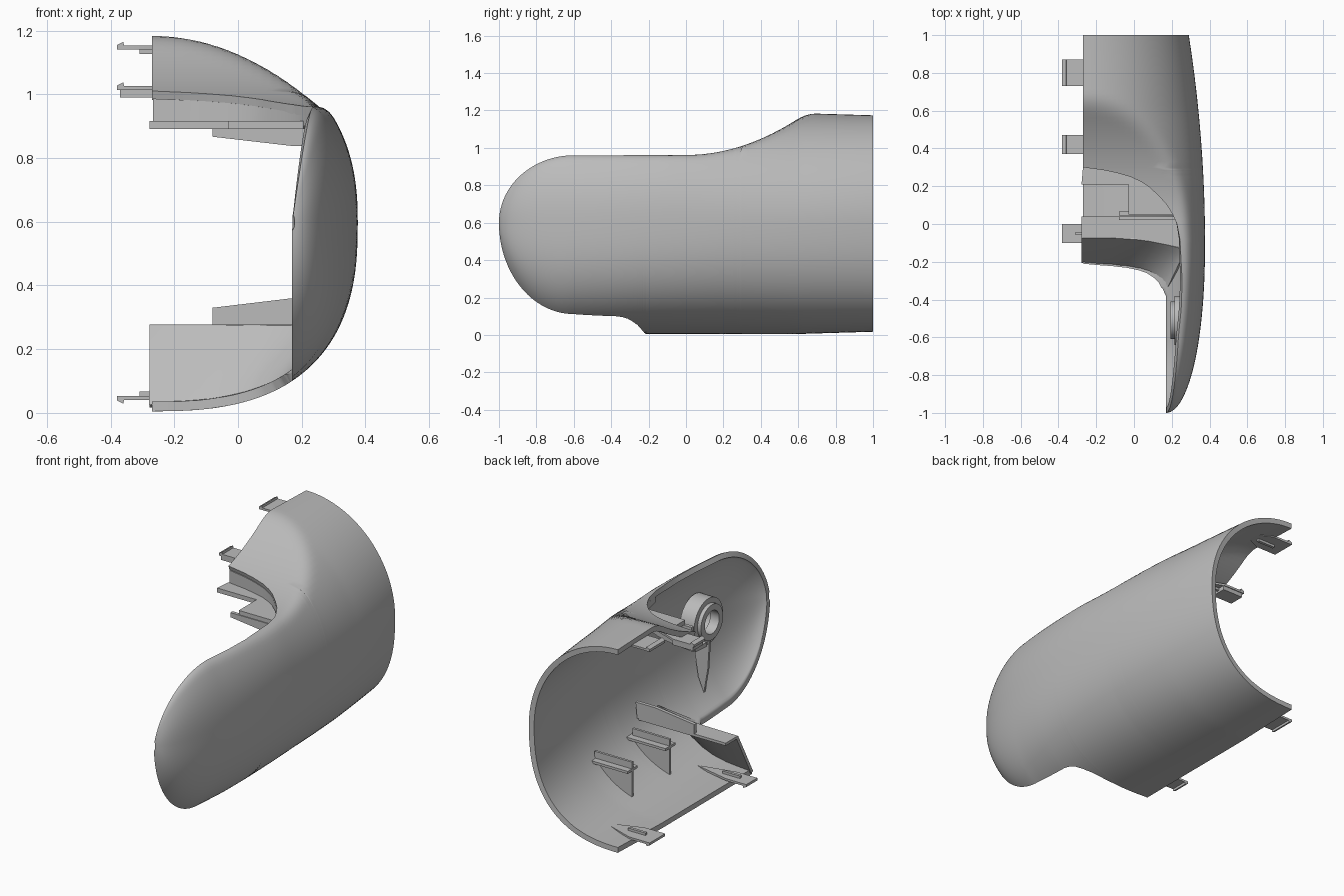
import bpy, bmesh, math

if "Cube" in bpy.data.objects:
    bpy.data.objects.remove(bpy.data.objects["Cube"])

grey = bpy.data.materials.new("plain grey")
grey.diffuse_color = (0.5, 0.5, 0.5, 1)
grey.use_nodes = True
grey.node_tree.nodes["Principled BSDF"].inputs["Base Color"].default_value = grey.diffuse_color


def finish(name, verts, faces, thick=0, offset=-1):
    me = bpy.data.meshes.new(name)
    me.from_pydata(verts, [], faces)
    me.materials.append(grey)
    ob = bpy.data.objects.new(name, me)
    bpy.context.collection.objects.link(ob)
    bpy.ops.object.select_all(action='DESELECT')
    bpy.context.view_layer.objects.active = ob
    ob.select_set(True)
    if thick:
        m = ob.modifiers.new("thickness", 'SOLIDIFY')
        m.thickness, m.offset = thick, offset
        bpy.ops.object.modifier_apply(modifier=m.name)
    else:
        bm = bmesh.new()
        bm.from_mesh(me)
        bmesh.ops.recalc_face_normals(bm, faces=bm.faces)
        bm.to_mesh(me)
        bm.free()
    bpy.ops.object.shade_smooth_by_angle(angle=math.radians(35))
    return ob


def sheet(name, rows, thick, offset=-1):
    n = len(rows[0])
    faces = [(i*n+j, i*n+j+1, (i+1)*n+j+1, (i+1)*n+j)
             for i in range(len(rows)-1) for j in range(n-1)]
    return finish(name, [p for r in rows for p in r], faces, thick, offset)


def prism(name, pts, axis, lo, hi):
    """Extrude a 2D outline along 'x', 'y' or 'z'."""
    def put(p, h):
        return {'x': (h, p[0], p[1]), 'y': (p[0], h, p[1]), 'z': (p[0], p[1], h)}[axis]
    n = len(pts)
    verts = [put(p, lo) for p in pts] + [put(p, hi) for p in pts]
    faces = [tuple(range(n)), tuple(range(n, 2*n))]
    faces += [(i, (i+1) % n, (i+1) % n+n, i+n) for i in range(n)]
    return finish(name, verts, faces)


def box(name, x0, x1, y0, y1, z0, z1):
    return prism(name, [(x0, y0), (x1, y0), (x1, y1), (x0, y1)], 'z', z0, z1)


def interp(table, y):
    if y <= table[0][0]:
        return table[0][1]
    for (a, u), (b, v) in zip(table, table[1:]):
        if y <= b:
            return u + (v-u)*(y-a)/(b-a)
    return table[-1][1]


# Trim curves (y, x) of the upper notch and the lower step
L = -0.27
TOP = [(-.6, .235), (-.45, .25), (-.3, .255), (-.08, .243), (0, .227), (.05, .205), (.1, .175),
       (.15, .13), (.2, .075), (.225, .035), (.25, -.02), (.27, -.09), (.285, -.16), (.3, L)]
LOW = [(-.38, .17), (-.34, .163), (-.31, .147), (-.285, .12), (-.26, .08), (-.245, .035),
       (-.232, -.03), (-.222, -.12), (-.21, L)]


def ramp(y):
    return .962 + (.228*(y/.65)**2 if y > 0 else 0)


def widest(y):
    if y < -.1:
        return .17 + .206*math.sqrt(max(0, 1-((-y-.1)/.9)**2.2))
    return .376 - .086*((y+.1)/1.1)**2


def section(y, n=64):
    """Outer curve at y, top to bottom, trimmed and evenly resampled."""
    a, drop = widest(y)-L, .012*max(0, (y-.6)/.4)
    up = interp([(-.1, .85), (.6, 1)], y)
    low = interp([(-.4, .75), (.2, .8)], y)
    pts = []
    for k in range(241):
        t = math.pi/2 - math.pi*k/240
        c, s = max(0, math.cos(t)), abs(math.sin(t))
        if t >= 0:
            x, e = L+a*c**up, .6+(.586-drop)*s**up
            r = ramp(y)
            h = max(.04-abs(e-r), 0)/.04
            pts.append((x, min(e, r)-h*h*.01))
        else:
            pts.append((L+a*c**low, .6-(.595-drop)*s**low))
    for side, lim in ((0, interp(TOP, y)), (1, interp(LOW, y))):
        if side:
            pts.reverse()
        i = 0
        while pts[i+1][0] < lim:
            i += 1
        (x0, z0), (x1, z1) = pts[i], pts[i+1]
        f = max(0, (lim-x0)/(x1-x0)) if x1 != x0 else 0
        pts = [(x0+f*(x1-x0), z0+f*(z1-z0))] + pts[i+1:]
    pts.reverse()
    acc = [0]
    for p, q in zip(pts, pts[1:]):
        acc.append(acc[-1]+math.dist(p, q))
    xs = list(zip(acc, [p[0] for p in pts]))
    zs = list(zip(acc, [p[1] for p in pts]))
    return [(interp(xs, acc[-1]*k/(n-1)), y, interp(zs, acc[-1]*k/(n-1))) for k in range(n)]


# Main shell: rounded nose, then trimmed sections to the open back
ref = section(-.6)
g0 = widest(-.6)-.17
rows = []
for k in range(1, 28):
    f = math.sin(math.pi/2*k/28)
    y = -.6-.4*math.cos(math.pi/2*k/28)
    g = (widest(y)-.17)/g0
    rows.append([(.17+(x-.17)*g, y, .6+(z-.6)*f) for x, _, z in ref])
ys = {-.6+.04*i for i in range(6)} | {-.2+.04*i for i in range(5)} | {.33+.67*i/26 for i in range(27)}
for table, a, b in ((LOW, -.38, -.21), (TOP, 0, .3)):
    ys |= {a+(b-a)*i/24 for i in range(25)} | {t[0] for t in table if a < t[0] < b}
last = -9
for y in sorted(ys):
    if y-last > .0015:
        rows.append(section(y))
        last = y
shell = sheet("main_shell", rows, .03)
# Flat inner rim of the nose and squared-off open sides
for v in shell.data.vertices:
    v.co.x = max(v.co.x, interp([(-.38, .169), (-.34, .15), (-.3, L)], v.co.y))
    v.co.y = min(v.co.y, 1)

# Wall and ledge of the upper notch
notch = [(x, y) for y, x in TOP if y >= -.08]
sheet("upper_notch_wall", [[(x+.005, y+.01, .9), (x+.005, y+.01, ramp(y)-.024)] for x, y in notch], .016, 0)
floor = [p for p in notch if p[1] >= .05]
prism("notch_ledge", [(-.278, .21), (-.03, .21), (-.03, .05)] + floor, 'z', .892, .917)
prism("upper_rib", [(-.08, .893), (.27, .893), (.27, .838), (.17, .838), (-.08, .867)], 'y', .045, .065)

# Leaning wall of the lower step, with its top ledge
wall = []
for y, x in LOW:
    z = section(y)[-1][2]+.016
    u = (x-L)/(.17-L)
    top = (-.278+u*.555, -.065-.07*u**3, .27)
    base = (x-.008*(1-u), y+.012, z)
    wall.append([tuple(p+(q-p)*k/6 for p, q in zip(base, top)) for k in range(7)])
sheet("lower_step_wall", wall, .018, 0)
prism("lower_ledge", [(-.278, -.07), (0, -.075), (.27, -.13), (.27, .04), (-.278, .04)], 'z', .262, .277)
prism("lower_rib", [(-.08, .27), (.28, .27), (.29, .36), (.17, .36), (-.08, .33)], 'y', .02, .04)


# Snap clips: tapered leaf with a hook at the free end
def clip(name, y0, y1, z, tail, up):
    m = (y0+y1)/2
    prism(name+"_leaf", [(-.37, y0), (-.25, y0), (tail, m), (-.25, y1), (-.37, y1)], 'z', z-.006, z+.006)
    prism(name+"_hook", [(-.38, z-.006*up), (-.38, z+.008*up), (-.36, z+.018*up), (-.355, z-.006*up)],
          'y', y0, y1)
    box(name+"_rib", -.31, -.2, m-.008, m+.008, min(z, z-.02*up), max(z, z-.02*up))


clip("back_top_clip", .73, .87, 1.147, -.1, 1)
clip("back_bottom_clip", .73, .87, .047, -.05, -1)
clip("front_bottom_clip", -.1, 0, .047, -.03, -1)
clip("notch_clip", .37, .47, 1.02, -.12, 1)
box("notch_clip_block", -.37, -.24, .375, .465, .99, 1.018)

# Cross-shaped pins with gussets down to the shell
for i, y in enumerate((.14, .48)):
    box(f"pin_flat_{i}", 0, .25, y-.045, y+.045, .213, .227)
    box(f"pin_upright_{i}", 0, .235, y-.007, y+.007, .19, .265)
    prism(f"pin_gusset_{i}", [(0, .22), (0, .055), (.1, .09), (.19, .15), (.25, .22)], 'y', y-.007, y+.007)


# Hollow pivot boss inside the handle, with a fin beneath
def ring(name, x0, x1, ro, ri, n=40):
    verts, faces = [], []
    for i in range(n):
        c, s = math.cos(math.tau*i/n), math.sin(math.tau*i/n)
        verts += [(x, -.51+r*c, .63+r*s) for x, r in ((x0, ro), (x1, ro), (x1, ri), (x0, ri))]
        j = (i+1) % n
        faces += [(4*i+k, 4*i+(k+1) % 4, 4*j+(k+1) % 4, 4*j+k) for k in range(4)]
    finish(name, verts, faces)


ring("pivot_boss", .215, .305, .13, .075)
ring("pivot_collar", .193, .25, .1, .065)
prism("pivot_fin", [(.205, .52), (.215, .36), (.24, .22), (.275, .3), (.31, .52)], 'y', -.517, -.503)
